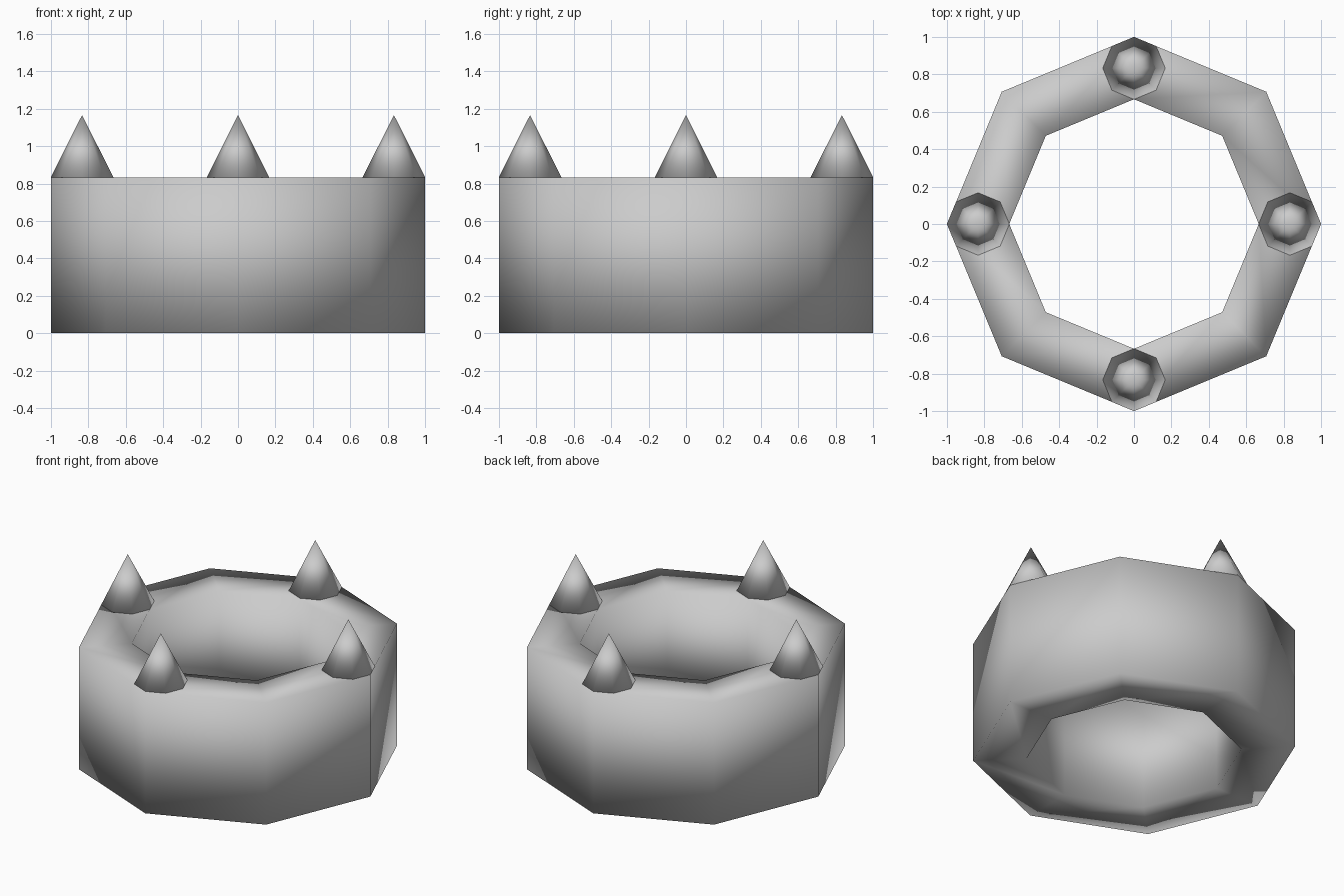
import bpy, bmesh
from math import cos, sin, tau

if "Cube" in bpy.data.objects:
    bpy.data.objects.remove(bpy.data.objects["Cube"])

SIDES = 8
OUTER, INNER, HEIGHT = 1.0, 0.667, 0.833
SPIKE_R, SPIKE_H = 0.167, 0.333


def finish(bm, name):
    bmesh.ops.recalc_face_normals(bm, faces=bm.faces)
    for f in bm.faces:
        f.smooth = True
    mesh = bpy.data.meshes.new(name)
    bm.to_mesh(mesh)
    bm.free()
    obj = bpy.data.objects.new(name, mesh)
    bpy.context.collection.objects.link(obj)
    return obj


# Octagonal band: a rectangular profile swept round the z axis
bm = bmesh.new()
profile = [(OUTER, 0), (OUTER, HEIGHT), (INNER, HEIGHT), (INNER, 0)]
rings = [[bm.verts.new((r * cos(tau * i / SIDES), r * sin(tau * i / SIDES), z))
          for r, z in profile] for i in range(SIDES)]
for i in range(SIDES):
    a, b = rings[i], rings[(i + 1) % SIDES]
    for j in range(4):
        k = (j + 1) % 4
        bm.faces.new((a[j], b[j], b[k], a[k]))
finish(bm, "crown_band")

# Four eight-sided spikes on the rim
mid = (OUTER + INNER) / 2
for n, name in enumerate(("right", "back", "left", "front")):
    bm = bmesh.new()
    base = [bm.verts.new((SPIKE_R * cos(tau * i / SIDES),
                          SPIKE_R * sin(tau * i / SIDES), 0)) for i in range(SIDES)]
    tip = bm.verts.new((0, 0, SPIKE_H))
    bm.faces.new(base[::-1])
    for i in range(SIDES):
        bm.faces.new((base[i], base[(i + 1) % SIDES], tip))
    spike = finish(bm, "spike_" + name)
    spike.location = (mid * cos(tau * n / 4), mid * sin(tau * n / 4), HEIGHT)
